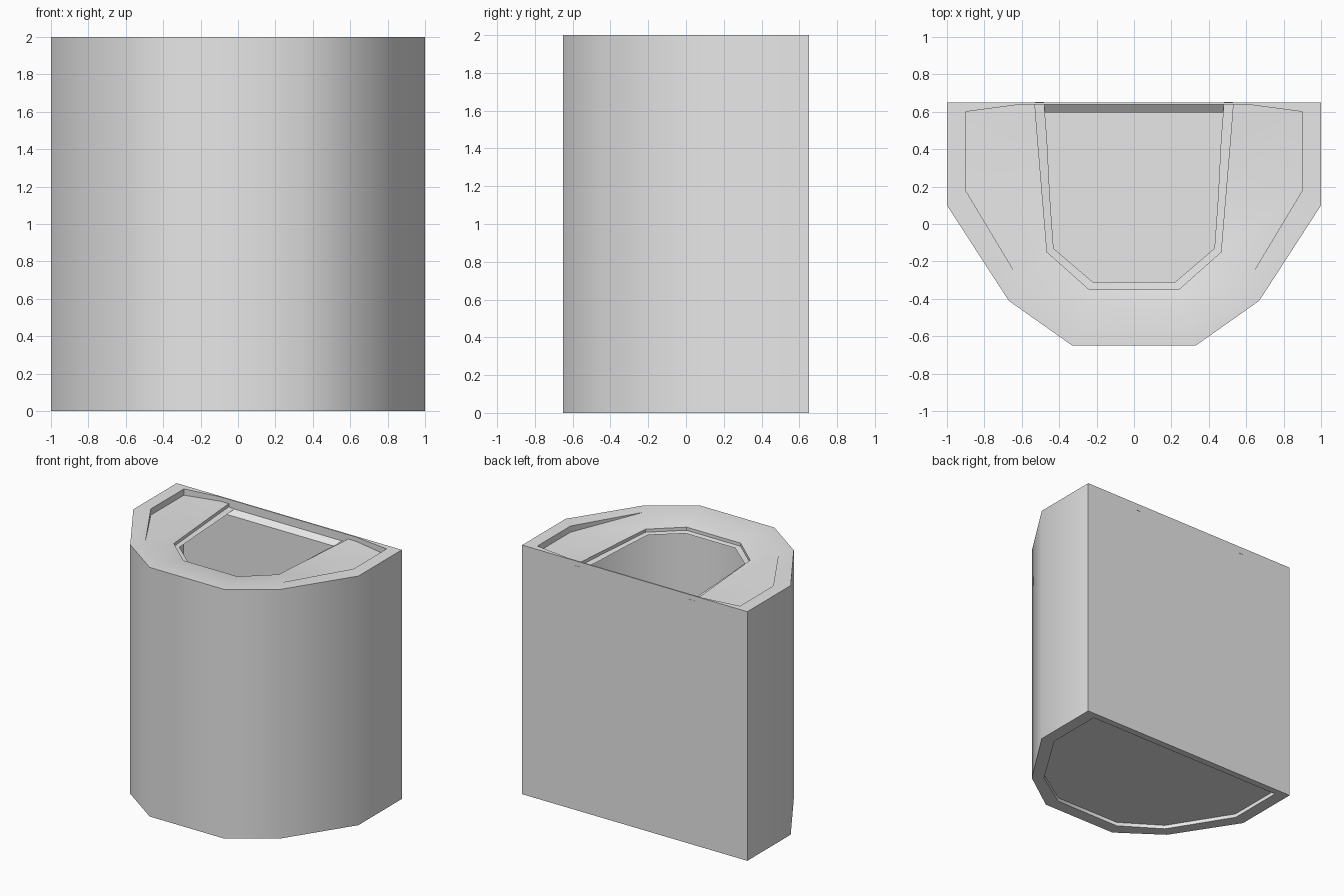
import bpy
import bmesh
import math

cube = bpy.data.objects.get("Cube")
if cube:
    bpy.data.objects.remove(cube, do_unlink=True)

grey = bpy.data.materials.new("light grey")
grey.use_nodes = True
grey.diffuse_color = (0.8, 0.8, 0.8, 1)
grey.node_tree.nodes["Principled BSDF"].inputs["Base Color"].default_value = (0.8, 0.8, 0.8, 1)


def finish(bm, name):
    bmesh.ops.remove_doubles(bm, verts=bm.verts, dist=0.0005)
    bmesh.ops.recalc_face_normals(bm, faces=bm.faces)
    mesh = bpy.data.meshes.new(name)
    bm.to_mesh(mesh)
    bm.free()
    mesh.materials.append(grey)
    obj = bpy.data.objects.new(name, mesh)
    bpy.context.collection.objects.link(obj)
    bpy.ops.object.select_all(action='DESELECT')
    obj.select_set(True)
    bpy.context.view_layer.objects.active = obj
    bpy.ops.object.shade_smooth_by_angle(angle=math.radians(38))
    return obj


def ring(bm, half, heights):
    """Mirrored loop from a half outline running back to front."""
    if not isinstance(heights, (list, tuple)):
        heights = [heights] * len(half)
    side = [(x, y, z) for (x, y), z in zip(half, heights)]
    return [bm.verts.new(p) for p in side + [(-x, y, z) for x, y, z in reversed(side)]]


# Half outlines, back to front
outer = [(0.6, 0.65), (1, 0.65), (1, 0.1), (0.67, -0.41), (0.33, -0.65)]
rim = [(0.6, 0.64), (0.9, 0.6), (0.9, 0.18), (0.6, -0.32), (0.29, -0.54)]
wall = [(0.6, 0.595), (0.9, 0.595), (0.9, 0.13), (0.6, -0.35), (0.29, -0.55)]
mouth = [(0.53, 0.64), (0.515, 0.45), (0.49, 0.15), (0.465, -0.15), (0.24, -0.35)]
lip = [(0.48, 0.64), (0.465, 0.45), (0.45, 0.15), (0.43, -0.13), (0.22, -0.31)]

# Hollow bin: recessed base, straight sides, sunken top, stepped mouth, inside walls
bm = bmesh.new()
rings = [ring(bm, outline, z) for outline, z in (
    (wall, 0.03), (wall, 0), (outer, 0), (outer, 2), (rim, 2),
    (rim, [1.965, 1.95, 1.95, 2, 2]),
    (mouth, 1.965), (mouth, 1.94), (lip, 1.935),
    (wall, 1.9), (wall, 0.1))]
for a, b in zip(rings, rings[1:]):
    for i in range(len(a)):
        j = (i + 1) % len(a)
        bm.faces.new((a[i], a[j], b[j], b[i]))
bm.faces.new(rings[0])
bm.faces.new(rings[-1])
finish(bm, "hollow_bin")

# Small tabs where the mouth lip meets the back
for side, name in ((1, "left_tab"), (-1, "right_tab")):
    bm = bmesh.new()
    bmesh.ops.create_cube(bm, size=1)
    for v in bm.verts:
        v.co = (side * 0.505 + v.co.x * 0.05, 0.647 + v.co.y * 0.01, 1.952 + v.co.z * 0.02)
    finish(bm, name)
